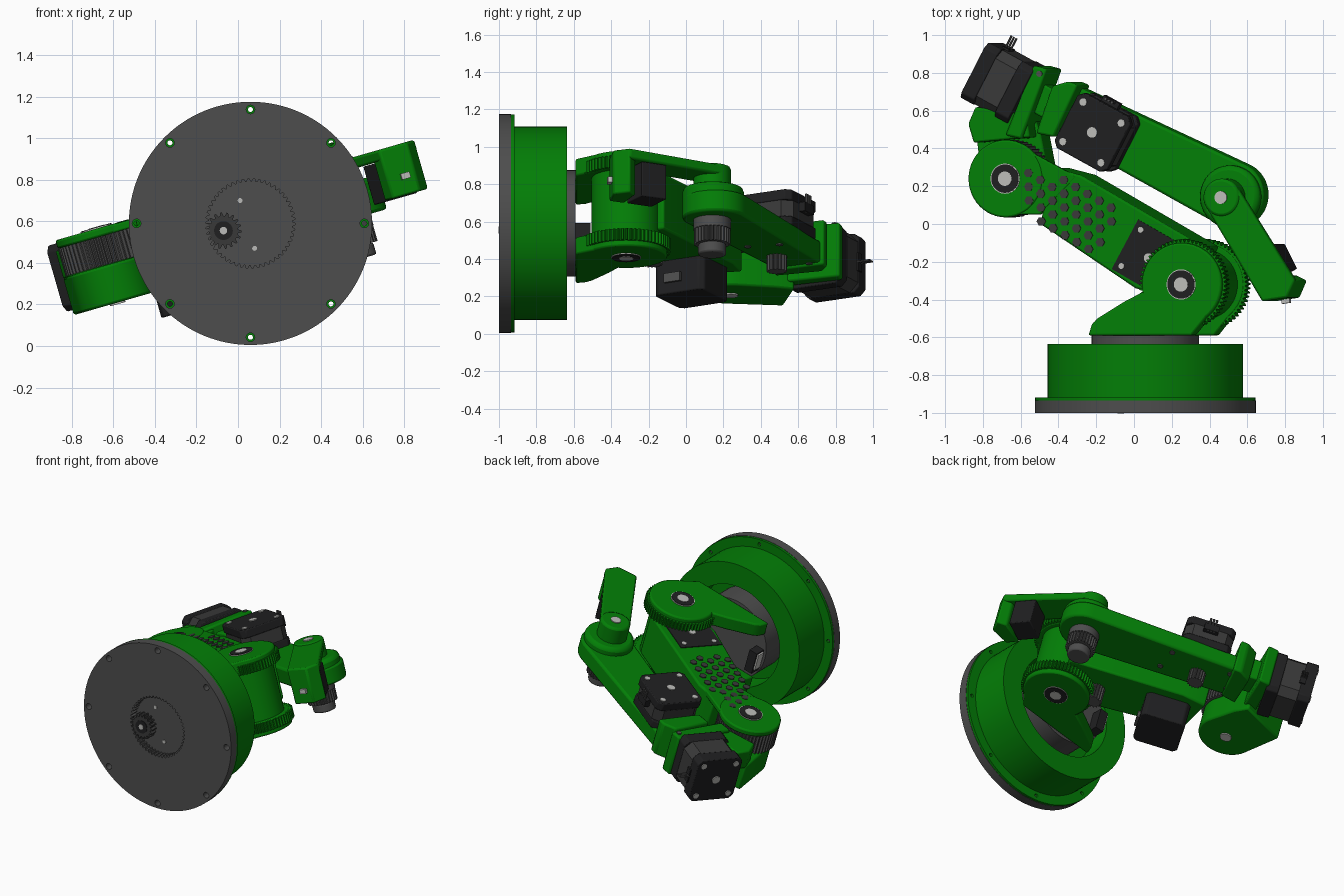
import bpy, bmesh
from math import cos, sin, pi, radians
from mathutils import Matrix, Vector
from mathutils.geometry import convex_hull_2d

if "Cube" in bpy.data.objects:
    bpy.data.objects.remove(bpy.data.objects["Cube"])


def material(name, rgb):
    m = bpy.data.materials.new(name)
    m.use_nodes = True
    m.diffuse_color = (*rgb, 1)
    m.node_tree.nodes["Principled BSDF"].inputs["Base Color"].default_value = (*rgb, 1)
    return m


GREEN = material("green plastic", (0.001, 0.21, 0.002))
GREY = material("dark grey", (0.075, 0.075, 0.075))
CHARCOAL = material("charcoal", (0.04, 0.04, 0.04))
BLACK = material("black", (0.014, 0.014, 0.015))
SILVER = material("silver", (0.5, 0.5, 0.48))

# Frames: the base axis runs along y, the arm is turned about that axis
BASE = Matrix.Translation((0.06, -1, 0.59)) @ Matrix.Rotation(-pi / 2, 4, 'X')
ARM = Matrix.Translation((0.06, 0, 0.59)) @ Matrix.Rotation(radians(-16), 4, 'Y')
parts = []


def circle(c, r, n=48):
    return [(c[0] + r * cos(2 * pi * i / n), c[1] + r * sin(2 * pi * i / n)) for i in range(n)]


def toothed(c, r, teeth, depth):
    pts = []
    for i in range(teeth * 4):
        rr = r if i % 4 < 2 else r - depth
        a = 2 * pi * i / (teeth * 4)
        pts.append((c[0] + rr * cos(a), c[1] + rr * sin(a)))
    return pts


def hull(pts):
    return [pts[i] for i in convex_hull_2d([Vector(p) for p in pts])]


def rect(c, a, b, angle=0.0):
    ca, sa = cos(angle), sin(angle)
    return [(c[0] + x * ca - y * sa, c[1] + x * sa + y * ca)
            for x, y in ((-a, -b), (a, -b), (a, b), (-a, b))]


def prism(name, outlines, lo, hi, mat, frame=ARM, bevel=0.0):
    """Extrude one outline, or a list of separate outlines, from lo to hi."""
    if not isinstance(outlines[0], list):
        outlines = [outlines]
    bm = bmesh.new()
    for pts in outlines:
        low = [bm.verts.new((x, y, lo)) for x, y in pts]
        top = [bm.verts.new((x, y, hi)) for x, y in pts]
        bm.faces.new(low[::-1])
        bm.faces.new(top)
        for i in range(len(pts)):
            j = (i + 1) % len(pts)
            bm.faces.new((low[i], low[j], top[j], top[i]))
    bmesh.ops.recalc_face_normals(bm, faces=bm.faces)
    me = bpy.data.meshes.new(name)
    bm.to_mesh(me)
    bm.free()
    me.materials.append(mat)
    ob = bpy.data.objects.new(name, me)
    bpy.context.collection.objects.link(ob)
    ob.matrix_world = frame
    if bevel:
        m = ob.modifiers.new("soft edges", 'BEVEL')
        m.width, m.segments, m.limit_method = bevel, 2, 'ANGLE'
    parts.append(ob)
    return ob


def disc(name, c, r, lo, hi, mat, frame=ARM, bevel=0.0):
    return prism(name, circle(c, r), lo, hi, mat, frame, bevel)


def cut(target, cutter):
    m = target.modifiers.new("cut", 'BOOLEAN')
    m.object, m.solver = cutter, 'EXACT'
    cutter.hide_render = True
    cutter.hide_viewport = True
    cutter.display_type = 'WIRE'
    parts.remove(cutter)


def bearing(name, c, face, side):
    """Dark ring with a silver shaft end, set on a face."""
    for part, r, t, mat in (("ring", 0.08, 0.004, SILVER), ("seal", 0.075, 0.007, BLACK),
                            ("shaft", 0.038, 0.009, SILVER)):
        disc(f"{name}_{part}", c, r, *sorted((face, face + side * t)), mat)


def octagon(h, k):
    return hull([(sx * x, sy * y) for sx in (-1, 1) for sy in (-1, 1)
                 for x, y in ((h, h - k), (h - k, h))])


def motor(name, frame, half, lo, hi):
    """Stepper motor: two black caps, a charcoal core, screws and a shaft."""
    d = (hi - lo) * 0.28
    prism(name + "_lower_cap", octagon(half, 0.03), lo, lo + d, BLACK, frame, 0.006)
    prism(name + "_core", octagon(half * 0.985, 0.05), lo + d, hi - d, CHARCOAL, frame)
    prism(name + "_upper_cap", octagon(half, 0.03), hi - d, hi, BLACK, frame, 0.006)
    s = half * 0.72
    prism(name + "_screws", [circle((x, y), 0.02, 12) for x in (-s, s) for y in (-s, s)],
          hi, hi + 0.006, SILVER, frame)
    disc(name + "_shaft", (0, 0), 0.028, hi, hi + 0.006, SILVER, frame)


def place(u, y, w, angle):
    return ARM @ Matrix.Translation((u, y, w)) @ Matrix.Rotation(radians(angle), 4, 'Z')


# Base: plate with an internal gear pocket, flange, open drum and turntable
plate = prism("base_plate", circle((0, 0), 0.585, 128), 0, 0.065, GREY, BASE)
flange = prism("base_flange", circle((0, 0), 0.583, 128), 0.065, 0.082, GREEN, BASE)
drum = prism("base_drum", circle((0, 0), 0.517, 96), 0.082, 0.365, GREEN, BASE)
for name, r, target in (("plate_hole_cutter", 0.021, plate), ("flange_hole_cutter", 0.012, flange)):
    holes = [circle((0.548 * cos(i * pi / 4), 0.548 * sin(i * pi / 4)), r, 16) for i in range(8)]
    cut(target, prism(name, holes, -0.1, 0.2, GREEN, BASE))
cut(plate, prism("pocket_cutter", toothed((0, 0), 0.215, 50, 0.014), -0.1, 0.05, GREY, BASE))
cut(drum, disc("drum_opening_cutter", (0, 0), 0.36, 0.2, 0.5, GREEN, BASE))
PIN = (-0.13, 0.035)
prism("base_pinion", toothed(PIN, 0.088, 18, 0.018), 0.004, 0.055, CHARCOAL, BASE)
disc("pinion_bore", PIN, 0.045, 0.0, 0.01, BLACK, BASE)
disc("pinion_shaft", PIN, 0.018, -0.003, 0.01, SILVER, BASE)
prism("pocket_pins", [circle((-0.05, -0.11), 0.012, 12), circle((0.02, 0.12), 0.012, 12)],
      0.045, 0.054, SILVER, BASE)
disc("turntable", (0, 0), 0.285, 0.19, 0.41, GREY, BASE)

# Shoulder: a fork and a gear on both sides of the hub
SH = (0.274, -0.32)
FOOT = [(-0.24, -0.59), (-0.22, -0.53), (-0.19, -0.5), (-0.04, -0.41), (0.12, -0.33),
        (0.4, -0.4), (0.42, -0.48), (0.33, -0.59)]
for tag, s in (("upper", 1), ("lower", -1)):
    ends = sorted((s * 0.17, s * 0.266))
    disc(f"shoulder_disc_{tag}", SH, 0.22, *ends, GREEN, ARM, 0.01)
    prism(f"shoulder_foot_{tag}", FOOT, *ends, GREEN, ARM, 0.01)
    prism(f"shoulder_gear_{tag}", toothed(SH, 0.24, 64, 0.014), *sorted((s * 0.172, s * 0.235)), GREEN)
    bearing(f"shoulder_bearing_{tag}", SH, s * 0.266, s)
disc("shoulder_hub", SH, 0.185, -0.17, 0.17, GREEN)
prism("shoulder_connector", rect((-0.23, -0.55), 0.03, 0.04), -0.1, 0.06, BLACK)
prism("connector_plug", rect((-0.265, -0.55), 0.006, 0.03), -0.07, 0.05, SILVER)

# Upper arm: box link with a thin top plate reaching over the elbow
EL = (-0.72, 0.24)
link = [(-0.53, 0.0), (-0.007, -0.34), (0.2, -0.4), (0.37, -0.12), (-0.31, 0.26), (-0.47, 0.3)]
prism("upper_arm_body", link, -0.135, 0.175, GREEN, ARM, 0.012)
prism("upper_arm_plate", hull(circle(EL, 0.19) + [(-0.53, 0.05), (-0.33, 0.25), (-0.42, 0.29)]),
      0.138, 0.177, GREEN, ARM, 0.008)
disc("elbow_disc", EL, 0.205, 0.138, 0.18, GREEN, ARM, 0.01)
prism("elbow_gear", toothed(EL, 0.205, 52, 0.014), 0.0, 0.138, GREY)
bearing("elbow_bearing_upper", EL, 0.18, 1)
along = Vector((0.87, -0.49))
across = Vector((0.49, 0.87))
hexes = []
for row in range(-2, 3):
    for col in range(-5, 3):
        if col < -2 and abs(row) > 1:
            continue
        p = Vector((-0.33, 0.05)) + along * (col * 0.075 + (row % 2) * 0.0375) + across * row * 0.063
        if (p - Vector(EL)).length > 0.12:
            hexes.append(circle(p, 0.025, 6))
prism("honeycomb_cells", hexes, 0.174, 0.1815, CHARCOAL)

# Shoulder motor set into the arm, and the elbow drive motor under it
prism("shoulder_motor_face", rect((0.07, -0.18), 0.15, 0.15, radians(-29)), 0.1, 0.18, BLACK)
prism("shoulder_motor_screws", [circle(p, 0.016, 12) for p in rect((0.07, -0.18), 0.11, 0.11, radians(-29))],
      0.178, 0.184, SILVER)
disc("shoulder_motor_shaft", (0.07, -0.18), 0.025, 0.178, 0.187, SILVER)
prism("shoulder_pulley", toothed((0.07, -0.18), 0.055, 16, 0.01), -0.25, -0.13, GREY)
elbow_drive = place(-0.347, 0.03, 0, -29)
prism("elbow_motor", octagon(0.15, 0.025), -0.32, -0.13, BLACK, elbow_drive, 0.008)
prism("elbow_motor_plug", rect((0.155, -0.03), 0.012, 0.05), -0.26, -0.21, GREY, elbow_drive)

# Elbow block carrying the roll motor
lobe = hull(circle(EL, 0.185) + [(-0.94, 0.52), (-0.91, 0.42), (-0.58, 0.48), (-0.62, 0.58)])
prism("elbow_block", lobe, -0.19, -0.002, GREEN, ARM, 0.012)
prism("elbow_upper_block", [(-0.94, 0.53), (-0.91, 0.43), (-0.6, 0.46), (-0.62, 0.58), (-0.9, 0.62)],
      -0.01, 0.13, GREEN, ARM, 0.01)
disc("elbow_shaft_lower", EL, 0.038, -0.198, -0.19, SILVER)
roll = place(-0.78, 0.75, 0, 62) @ Matrix.Rotation(-pi / 2, 4, 'X')
motor("roll_motor", roll, 0.165, -0.155, 0.14)
roll_side = place(-0.765, 0.91, 0, -28) @ Matrix.Rotation(-pi / 2, 4, 'X')
prism("roll_motor_wires", [circle((x, 0), 0.006, 8) for x in (-0.015, 0, 0.015)], 0, 0.09, GREY, roll_side)
prism("roll_motor_plug", rect((0, 0), 0.02, 0.05), -0.03, 0.025, BLACK, roll_side)
prism("roll_bracket", [(-0.575, 0.84), (-0.5, 0.82), (-0.64, 0.45), (-0.73, 0.47)],
      -0.15, 0.15, GREEN, ARM, 0.012)
disc("bracket_screw_upper", (-0.54, 0.795), 0.016, 0.148, 0.157, GREY)
prism("forearm_neck", rect((-0.53, 0.645), 0.08, 0.08, radians(-28)), -0.08, 0.08, GREEN, ARM, 0.01)

# Forearm: tapered link with an end plate, pitch motor and pulleys
WR = (0.467, 0.14)
prism("forearm", hull(circle((0.475, 0.155), 0.175) + [(-0.4, 0.74), (-0.54, 0.5), (-0.46, 0.46)]),
      -0.115, 0.005, GREEN, ARM, 0.015)
disc("forearm_wrist_hub", (0.475, 0.145), 0.165, -0.1, 0.058, GREEN, ARM, 0.025)
prism("forearm_end_plate", [(-0.48, 0.73), (-0.39, 0.755), (-0.34, 0.735), (-0.47, 0.46), (-0.57, 0.48)],
      -0.13, 0.12, GREEN, ARM, 0.012)
pitch = place(-0.235, 0.485, 0, -28)
motor("pitch_motor", pitch, 0.165, -0.005, 0.2)
prism("pitch_motor_wires", [circle((x, 0.19), 0.008, 8) for x in (-0.02, 0, 0.02)], 0.1, 0.2, GREY, pitch)
prism("pitch_motor_plug", rect((0, 0.178), 0.05, 0.02), 0.1, 0.15, BLACK, pitch)
prism("pitch_pulley", toothed((-0.235, 0.485), 0.055, 16, 0.01), -0.2, -0.1, GREY)
prism("forearm_screws", [circle((u, y), 0.018, 12) for u, y in
                         ((-0.37, 0.66), (-0.45, 0.53), (0.0, 0.5), (-0.04, 0.33))], -0.122, -0.1, GREY)

# Wrist: stepped pulley below, tool arm above
disc("wrist_collar", WR, 0.1, -0.17, -0.1, GREY)
prism("wrist_pulley", toothed(WR, 0.098, 28, 0.012), -0.25, -0.17, GREY)
disc("wrist_hub", WR, 0.075, -0.31, -0.25, GREY, ARM, 0.01)
disc("tool_hub", WR, 0.1, 0.04, 0.178, GREEN, ARM, 0.015)
prism("tool_arm", hull(circle(WR, 0.1) + [(0.69, -0.41), (0.83, -0.39), (0.87, -0.3)]),
      0.115, 0.17, GREEN, ARM, 0.012)
disc("wrist_shaft", WR, 0.034, 0.17, 0.184, SILVER)
prism("tool_end_plate", [(0.69, -0.41), (0.83, -0.39), (0.87, -0.3), (0.81, -0.27), (0.65, -0.33)],
      -0.075, 0.165, GREEN, ARM, 0.01)
prism("tool_servo", rect((0.705, -0.21), 0.085, 0.075, radians(28)), -0.08, 0.112, BLACK, ARM, 0.006)
prism("tool_end_stud", rect((0.78, -0.405), 0.022, 0.015, radians(8)), 0.0, 0.03, SILVER)

# Smooth round walls, keep edges sharp
bpy.ops.object.select_all(action='DESELECT')
for ob in parts:
    ob.select_set(True)
bpy.context.view_layer.objects.active = parts[0]
bpy.ops.object.shade_smooth_by_angle(angle=radians(30))
